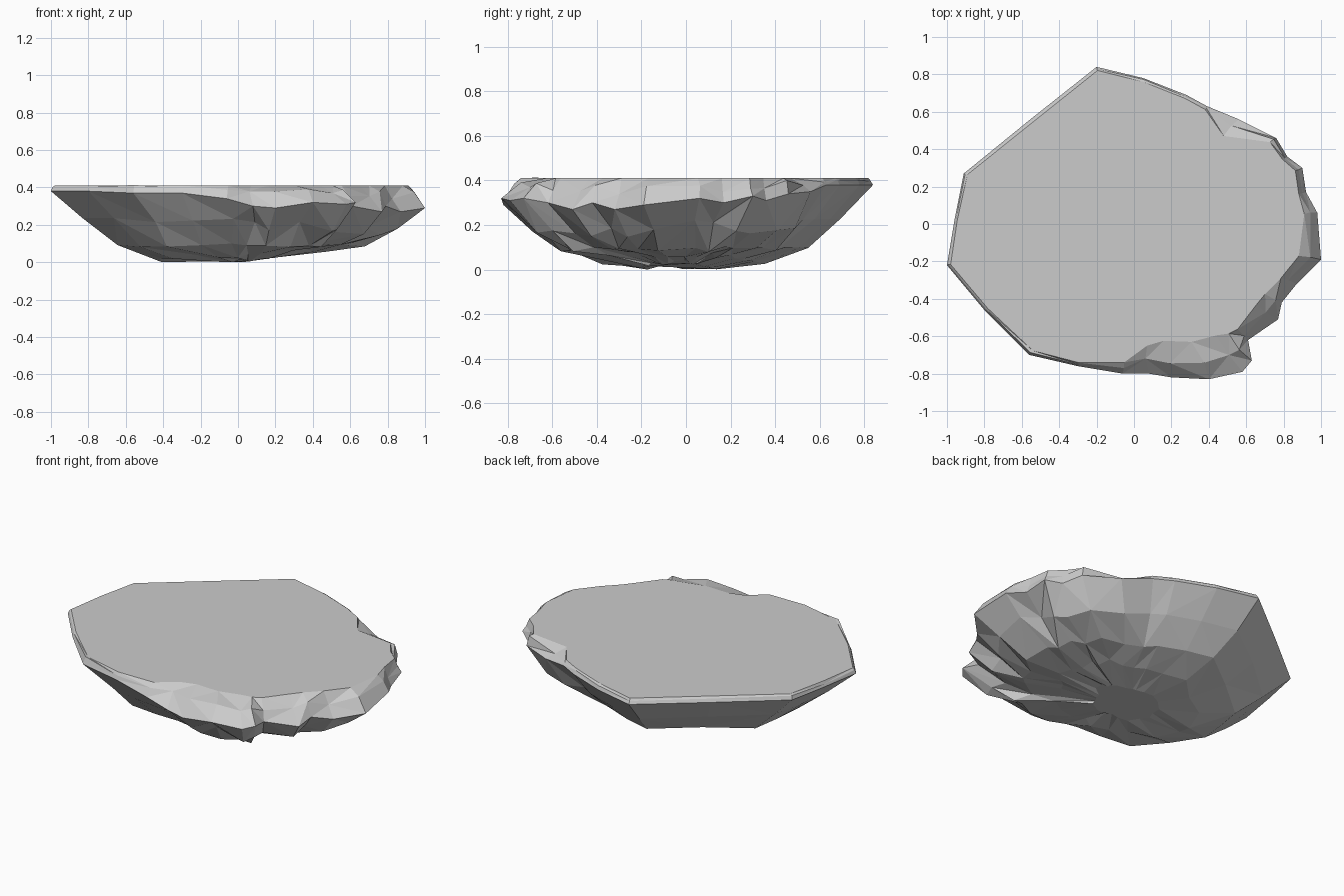
import bpy, bmesh, random
from mathutils import Vector

if "Cube" in bpy.data.objects:
    bpy.data.objects.remove(bpy.data.objects["Cube"])

random.seed(4)

# Rim of the slab: x, y, z of the widest edge, then how far the flat top is set back
RIM = [
    (-0.20, 0.84, 0.38, 0.02), (0.05, 0.78, 0.38, 0.02), (0.28, 0.69, 0.38, 0.02),
    (0.39, 0.63, 0.38, 0.02), (0.56, 0.56, 0.35, 0.12), (0.76, 0.46, 0.34, 0.04),
    (0.82, 0.36, 0.31, 0.03), (0.90, 0.30, 0.33, 0.04), (0.92, 0.17, 0.30, 0.04),
    (0.98, 0.06, 0.32, 0.07), (1.00, -0.19, 0.29, 0.12), (0.87, -0.32, 0.27, 0.09),
    (0.79, -0.42, 0.30, 0.10), (0.77, -0.51, 0.27, 0.14), (0.61, -0.62, 0.30, 0.08),
    (0.63, -0.73, 0.32, 0.19), (0.58, -0.79, 0.31, 0.24), (0.40, -0.83, 0.32, 0.22),
    (0.20, -0.82, 0.29, 0.20), (0.08, -0.80, 0.30, 0.15), (-0.06, -0.80, 0.34, 0.06),
    (-0.30, -0.76, 0.37, 0.02), (-0.56, -0.70, 0.37, 0.03), (-0.80, -0.46, 0.38, 0.02),
    (-1.00, -0.22, 0.38, 0.02), (-0.96, 0.02, 0.38, 0.015), (-0.91, 0.27, 0.38, 0.02),
    (-0.56, 0.555, 0.38, 0.02),
]
CENTRE = Vector((0.03, -0.03, 0))
TOP_Z = 0.41


def toward_centre(x, y, factor, z):
    p = CENTRE + (Vector((x, y, 0)) - CENTRE) * factor
    return Vector((p.x, p.y, z))


def jitter(p, amount, lift):
    return p + Vector((random.uniform(-amount, amount), random.uniform(-amount, amount),
                       random.uniform(-lift, lift)))


# Rings from the flat top, over the chipped rim, down the tapering underside
rings = [[] for _ in range(7)]
for x, y, z, inset in RIM:
    radius = (Vector((x, y, 0)) - CENTRE).length
    rough = 1.0 if inset > 0.025 else 0.3
    rings[0].append(toward_centre(x, y, 1 - inset / radius, TOP_Z))
    chip = toward_centre(x, y, 1 - 0.45 * inset / radius, z + 0.6 * (TOP_Z - z))
    rings[1].append(jitter(chip, 0.1 * inset, 0.02 * rough))
    rings[2].append(Vector((x, y, z)))
    low_z = 0.10
    mid = toward_centre(x, y, 0.84, low_z + 0.46 * (z - low_z))
    rings[3].append(jitter(mid, 0.03 * rough, 0.025 * rough))
    rings[4].append(jitter(toward_centre(x, y, 0.66, low_z), 0.025 * rough, 0.012))
    keel = 0.025 + 0.05 * max(0, x) + 0.02 * abs(y)
    rings[5].append(jitter(toward_centre(x, y, 0.44, keel), 0.02, 0.015))
    rings[6].append(jitter(toward_centre(x, y, 0.2, 0.015 + 0.03 * max(0, x)), 0.01, 0.008))

# Skin the rings and cap both ends
bm = bmesh.new()
loops = [[bm.verts.new(p) for p in ring] for ring in rings]
n = len(RIM)
for a, b in zip(loops, loops[1:]):
    for i in range(n):
        j = (i + 1) % n
        quad = [a[i], a[j], b[j], b[i]]
        if random.random() < 0.5:
            quad = quad[1:] + quad[:1]
        bm.faces.new((quad[0], quad[1], quad[2]))
        bm.faces.new((quad[0], quad[2], quad[3]))
bm.faces.new(loops[0])
bm.faces.new(loops[-1])
bmesh.ops.recalc_face_normals(bm, faces=bm.faces)

# Stand the rock on the ground
lowest = min(v.co.z for v in bm.verts)
for v in bm.verts:
    if v.co.z < 0.2:
        v.co.z -= lowest

mesh = bpy.data.meshes.new("rock_slab")
bm.to_mesh(mesh)
bm.free()
rock = bpy.data.objects.new("rock_slab", mesh)
bpy.context.collection.objects.link(rock)
